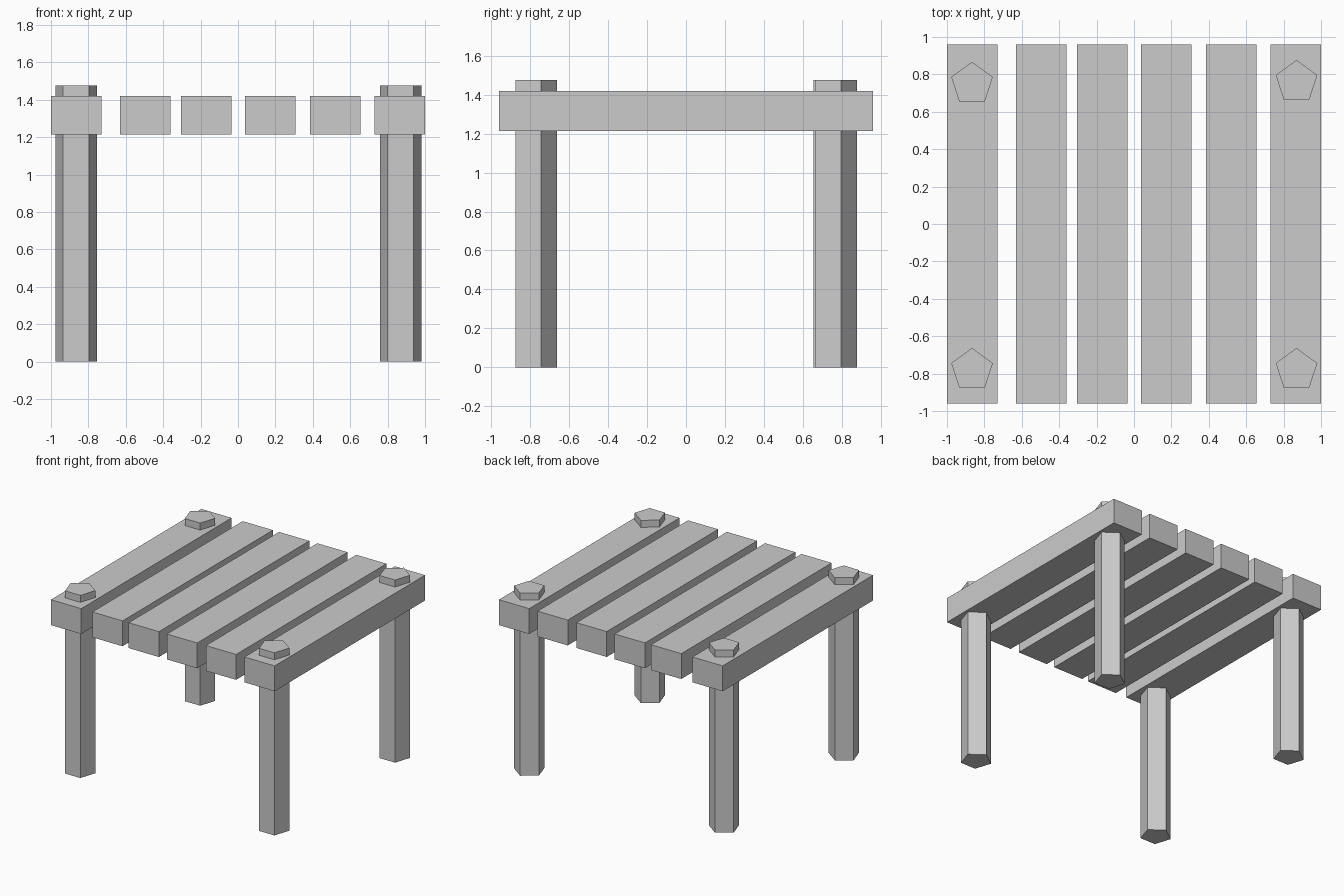
import bpy
import math

if "Cube" in bpy.data.objects:
    bpy.data.objects.remove(bpy.data.objects["Cube"])


def plank(name, x):
    bpy.ops.mesh.primitive_cube_add(size=1, location=(x, 0, 1.317))
    ob = bpy.context.object
    ob.name = name
    ob.scale = (0.27, 1.92, 0.205)
    bpy.ops.object.transform_apply(location=False, rotation=False, scale=True)


def leg(name, x, y, height=1.476, radius=0.1167):
    # Pentagonal post, one corner pointing to the back
    verts = []
    for z in (0, height):
        for i in range(5):
            a = math.pi / 2 + i * math.tau / 5
            verts.append((radius * math.cos(a), radius * math.sin(a), z))
    faces = [(4, 3, 2, 1, 0), (5, 6, 7, 8, 9)]
    faces += [(i, (i + 1) % 5, (i + 1) % 5 + 5, i + 5) for i in range(5)]
    mesh = bpy.data.meshes.new(name)
    mesh.from_pydata(verts, [], faces)
    ob = bpy.data.objects.new(name, mesh)
    ob.location = (x, y, 0)
    bpy.context.collection.objects.link(ob)


# Slatted top, slightly uneven gaps
for n, x in enumerate((-0.865, -0.495, -0.17, 0.172, 0.52, 0.865), 1):
    plank(f"top_plank_{n}", x)

# Legs running up through the outer planks
leg("front_left_leg", -0.866, -0.78)
leg("front_right_leg", 0.869, -0.78)
leg("back_left_leg", -0.866, 0.75)
leg("back_right_leg", 0.869, 0.76)
